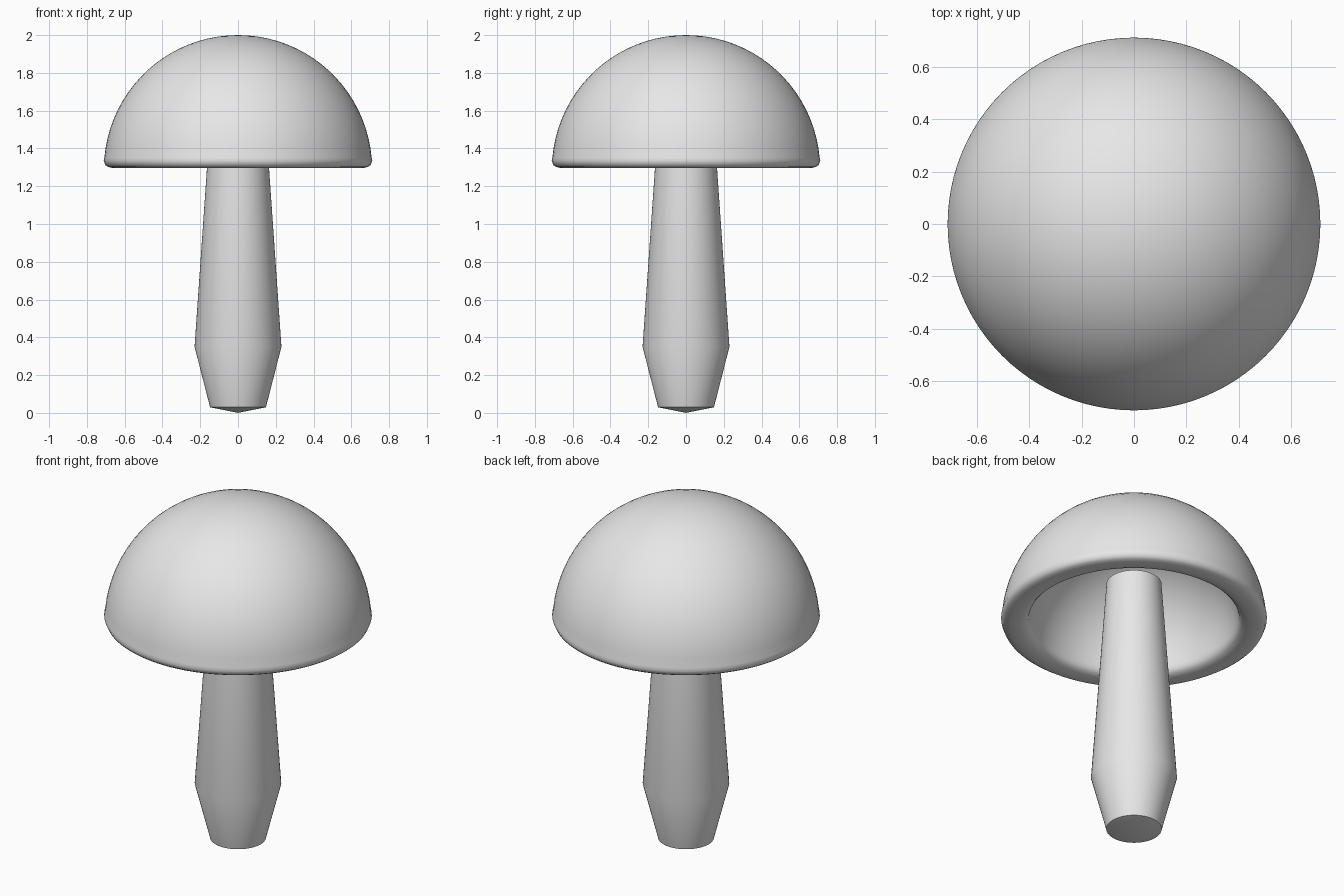
import bpy, bmesh, math
from mathutils import Vector

if "Cube" in bpy.data.objects:
    bpy.data.objects.remove(bpy.data.objects["Cube"])

grey = bpy.data.materials.new("plain_grey")
grey.diffuse_color = (0.8, 0.8, 0.8, 1)
grey.use_nodes = True
grey.node_tree.nodes["Principled BSDF"].inputs["Base Color"].default_value = grey.diffuse_color


def lathe(name, profile, segments):
    """Revolve a (radius, height) profile that starts and ends on the z axis."""
    bm = bmesh.new()
    verts = [bm.verts.new((r, 0, z)) for r, z in profile]
    edges = [bm.edges.new(pair) for pair in zip(verts, verts[1:])]
    bmesh.ops.spin(bm, geom=verts + edges, cent=(0, 0, 0), axis=(0, 0, 1),
                   angle=math.tau, steps=segments, use_merge=False)
    bmesh.ops.remove_doubles(bm, verts=bm.verts[:], dist=0.0002)
    bmesh.ops.recalc_face_normals(bm, faces=bm.faces[:])
    mesh = bpy.data.meshes.new(name)
    bm.to_mesh(mesh)
    bm.free()
    mesh.materials.append(grey)
    obj = bpy.data.objects.new(name, mesh)
    bpy.context.collection.objects.link(obj)
    return obj


def smooth(obj, degrees):
    bpy.ops.object.select_all(action='DESELECT')
    obj.select_set(True)
    bpy.context.view_layer.objects.active = obj
    bpy.ops.object.shade_smooth_by_angle(angle=math.radians(degrees))


def dome(radius, start, steps=20):
    """Quarter arc from the crown (90 degrees) down to the start angle."""
    angles = [math.radians(90 + (start - 90) * i / steps) for i in range(steps + 1)]
    return [(radius * math.cos(a) if i else 0.0, 1.29 + radius * math.sin(a))
            for i, a in enumerate(angles)]


# Hollow domed cap with a rounded lip
lip = [(0.711, 1.335), (0.702, 1.312), (0.688, 1.302), (0.665, 1.297), (0.635, 1.296),
       (0.605, 1.299), (0.58, 1.308), (0.565, 1.323), (0.559, 1.345)]
cap = lathe("cap", dome(0.71, 5) + lip + dome(0.56, 8)[::-1], 96)
smooth(cap, 60)

# Tapered stem with a bulge low down and a shallow pointed foot
stem = lathe("stem", [(0, 0), (0.148, 0.03), (0.23, 0.35), (0.147, 1.545), (0, 1.545)], 64)
smooth(stem, 30)
